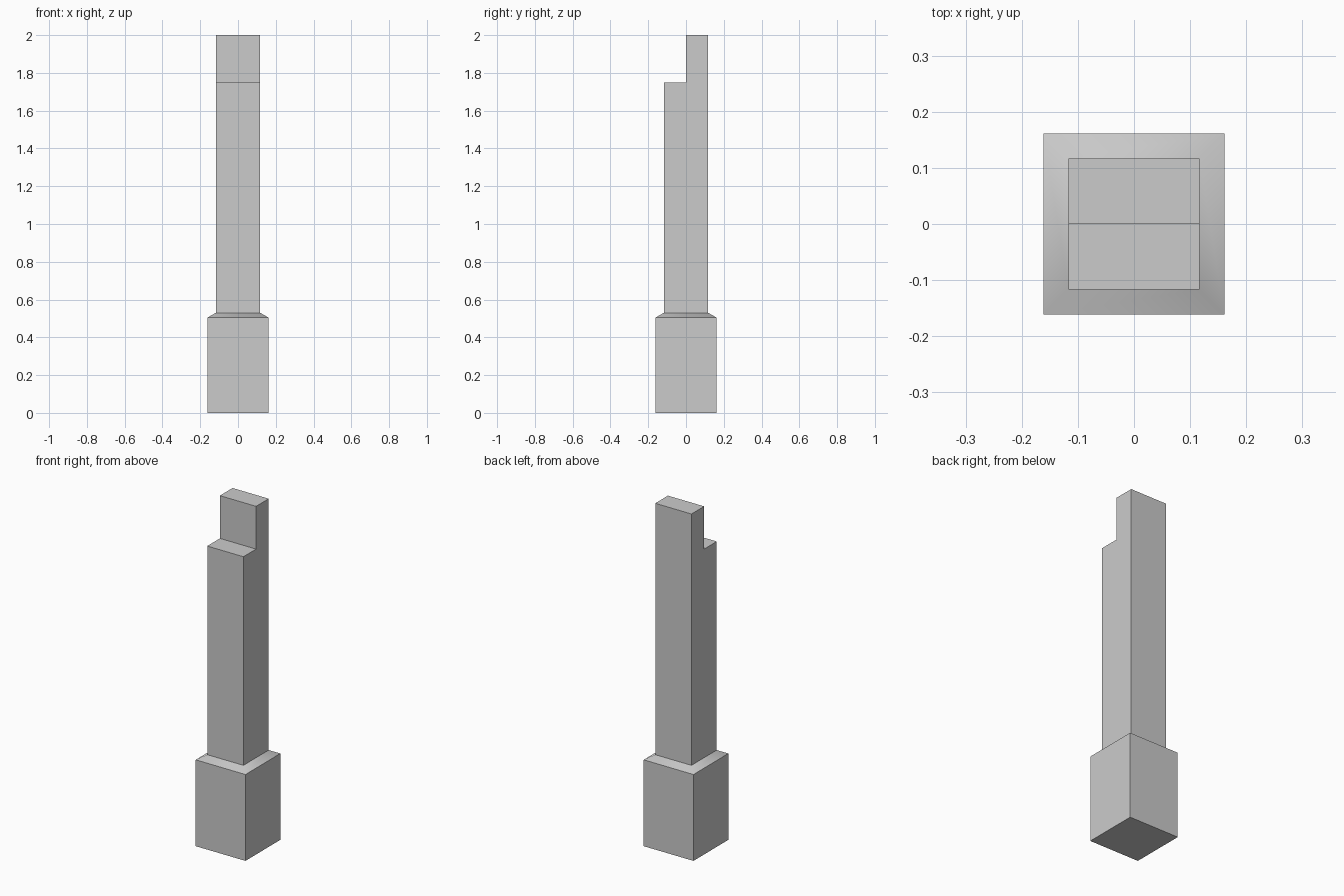
import bpy, bmesh, math

if "Cube" in bpy.data.objects:
    bpy.data.objects.remove(bpy.data.objects["Cube"])

BASE, SHAFT = 0.161, 0.117            # half widths
Z_BASE, Z_SHAFT, Z_NOTCH, Z_TOP = 0.505, 0.53, 1.75, 2.0


def finish(name, bm, angle=None):
    bmesh.ops.recalc_face_normals(bm, faces=bm.faces)
    mesh = bpy.data.meshes.new(name)
    bm.to_mesh(mesh)
    bm.free()
    obj = bpy.data.objects.new(name, mesh)
    bpy.context.collection.objects.link(obj)
    if angle:
        bpy.ops.object.select_all(action='DESELECT')
        obj.select_set(True)
        bpy.context.view_layer.objects.active = obj
        bpy.ops.object.shade_smooth_by_angle(angle=math.radians(angle))
    return obj


# Base block with a softly shaded sloping shoulder, open where the shaft joins
bm = bmesh.new()
rings = []
for half, z in ((BASE, 0), (BASE, Z_BASE), (SHAFT, Z_SHAFT)):
    rings.append([bm.verts.new((sx * half, sy * half, z))
                  for sx, sy in ((-1, -1), (1, -1), (1, 1), (-1, 1))])
bm.faces.new(rings[0][::-1])
for low, high in zip(rings, rings[1:]):
    for i in range(4):
        j = (i + 1) % 4
        bm.faces.new((low[i], low[j], high[j], high[i]))
finish("post_base", bm, 50)

# Shaft: stepped side profile extruded across the width
profile = [(-SHAFT, Z_SHAFT), (SHAFT, Z_SHAFT), (SHAFT, Z_TOP),
           (0, Z_TOP), (0, Z_NOTCH), (-SHAFT, Z_NOTCH)]
bm = bmesh.new()
side = bm.faces.new([bm.verts.new((-SHAFT, y, z)) for y, z in profile])
ext = bmesh.ops.extrude_face_region(bm, geom=[side], use_keep_orig=True)
moved = [g for g in ext["geom"] if isinstance(g, bmesh.types.BMVert)]
bmesh.ops.translate(bm, verts=moved, vec=(2 * SHAFT, 0, 0))
bmesh.ops.recalc_face_normals(bm, faces=bm.faces)
# Open the hidden underside where it meets the base
under = [f for f in bm.faces if all(abs(v.co.z - Z_SHAFT) < 1e-5 for v in f.verts)]
bmesh.ops.delete(bm, geom=under, context='FACES_ONLY')
finish("notched_shaft", bm)
